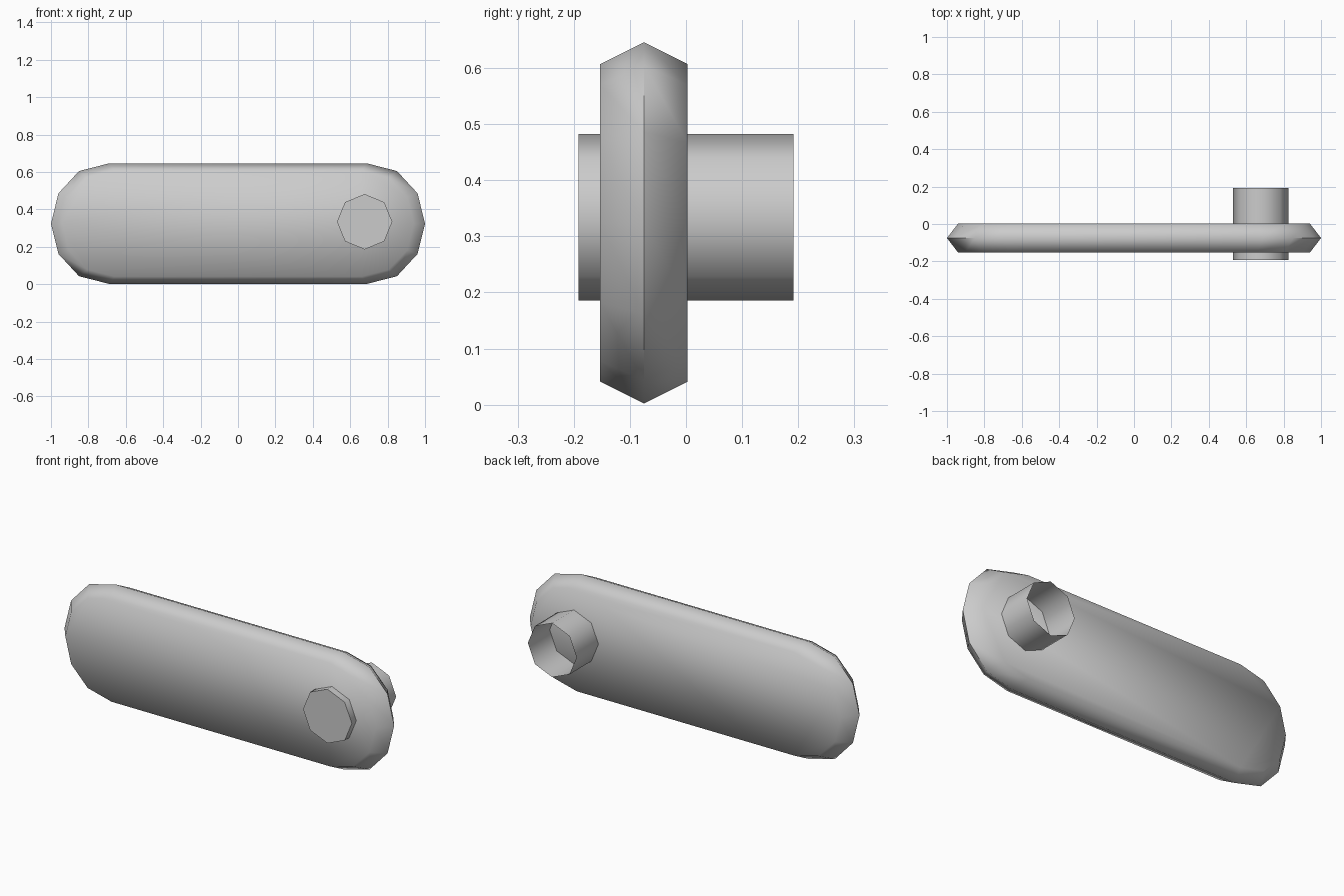
import bpy, math

if "Cube" in bpy.data.objects:
    bpy.data.objects.remove(bpy.data.objects["Cube"])


def make_object(name, verts, faces, angle):
    mesh = bpy.data.meshes.new(name)
    mesh.from_pydata(verts, [], faces)
    mesh.update()
    obj = bpy.data.objects.new(name, mesh)
    bpy.context.collection.objects.link(obj)
    bpy.ops.object.select_all(action='DESELECT')
    obj.select_set(True)
    bpy.context.view_layer.objects.active = obj
    bpy.ops.object.shade_smooth_by_angle(angle=math.radians(angle))
    return obj


def loft(rings, cap_start, cap_end):
    """Join equal-sized rings with quads, optionally capping the ends."""
    n = len(rings[0])
    faces = [(r * n + i, r * n + (i + 1) % n, (r + 1) * n + (i + 1) % n, (r + 1) * n + i)
             for r in range(len(rings) - 1) for i in range(n)]
    if cap_start:
        faces.append(tuple(reversed(range(n))))
    if cap_end:
        faces.append(tuple(range((len(rings) - 1) * n, len(rings) * n)))
    return [v for ring in rings for v in ring], faces


def stadium(quarter, y, zc=0.324):
    """Mirror a quarter outline (end point first) into a closed outline."""
    up = quarter + [(-x, z) for x, z in reversed(quarter)]
    down = [(x, -z) for x, z in reversed(up[1:-1])]
    return [(x, y, zc + z) for x, z in reversed(up + down)]


# Arm plate: wide ridge outline between two narrower faces
ridge = [(1.0, 0), (0.96, 0.162), (0.85, 0.281), (0.69, 0.322)]
face = [(0.94, 0), (0.905, 0.142), (0.805, 0.246), (0.66, 0.283)]
verts, faces = loft([stadium(face, -0.153), stadium(ridge, -0.075), stadium(face, 0.003)],
                    True, True)
# consistent outward winding
plate = make_object("arm_plate", verts, faces, 70)

# Pivot pin: eight-sided thin sleeve, closed at the front, open at the back
octagon = [(0.677 + 0.148 * math.cos(i * math.pi / 4),
            0.334 + 0.148 * math.sin(i * math.pi / 4)) for i in range(8)]
rings = [[(x, y, z) for x, z in reversed(octagon)] for y in (-0.192, 0.192)]
verts, faces = loft(rings, True, False)
pin = make_object("pivot_pin", verts, faces, 50)
